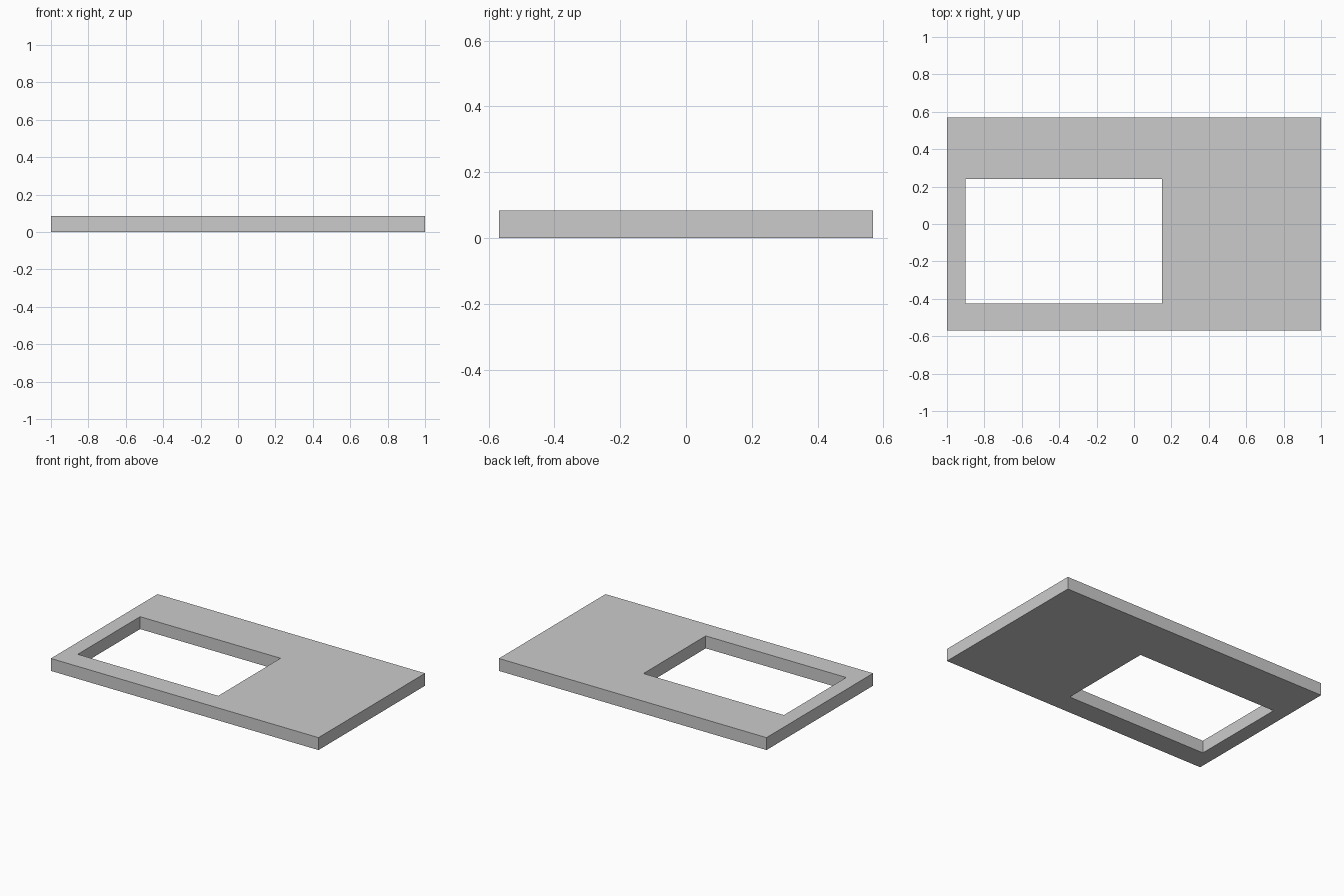
import bpy, bmesh

if "Cube" in bpy.data.objects:
    bpy.data.objects.remove(bpy.data.objects["Cube"])

HEIGHT = 0.084


def rectangle(x0, x1, y0, y1):
    return [(x0, y0), (x1, y0), (x1, y1), (x0, y1)]


def add_ring(bm, corners, z):
    return [bm.verts.new((x, y, z)) for x, y in corners]


def bridge(bm, a, b):
    for i in range(4):
        j = (i + 1) % 4
        bm.faces.new((a[i], a[j], b[j], b[i]))


# Flat slab with an off-centre rectangular through opening
outer = rectangle(-1.0, 1.0, -0.569, 0.569)
opening = rectangle(-0.90, 0.15, -0.425, 0.24)

bm = bmesh.new()
outer_low, outer_high = add_ring(bm, outer, 0), add_ring(bm, outer, HEIGHT)
inner_low, inner_high = add_ring(bm, opening, 0), add_ring(bm, opening, HEIGHT)

# Outer walls, top, opening walls, underside
loops = [outer_low, outer_high, inner_high, inner_low]
for i in range(4):
    bridge(bm, loops[i], loops[(i + 1) % 4])
bmesh.ops.recalc_face_normals(bm, faces=bm.faces)

mesh = bpy.data.meshes.new("countertop_slab")
bm.to_mesh(mesh)
bm.free()
slab = bpy.data.objects.new("countertop_slab", mesh)
bpy.context.collection.objects.link(slab)
